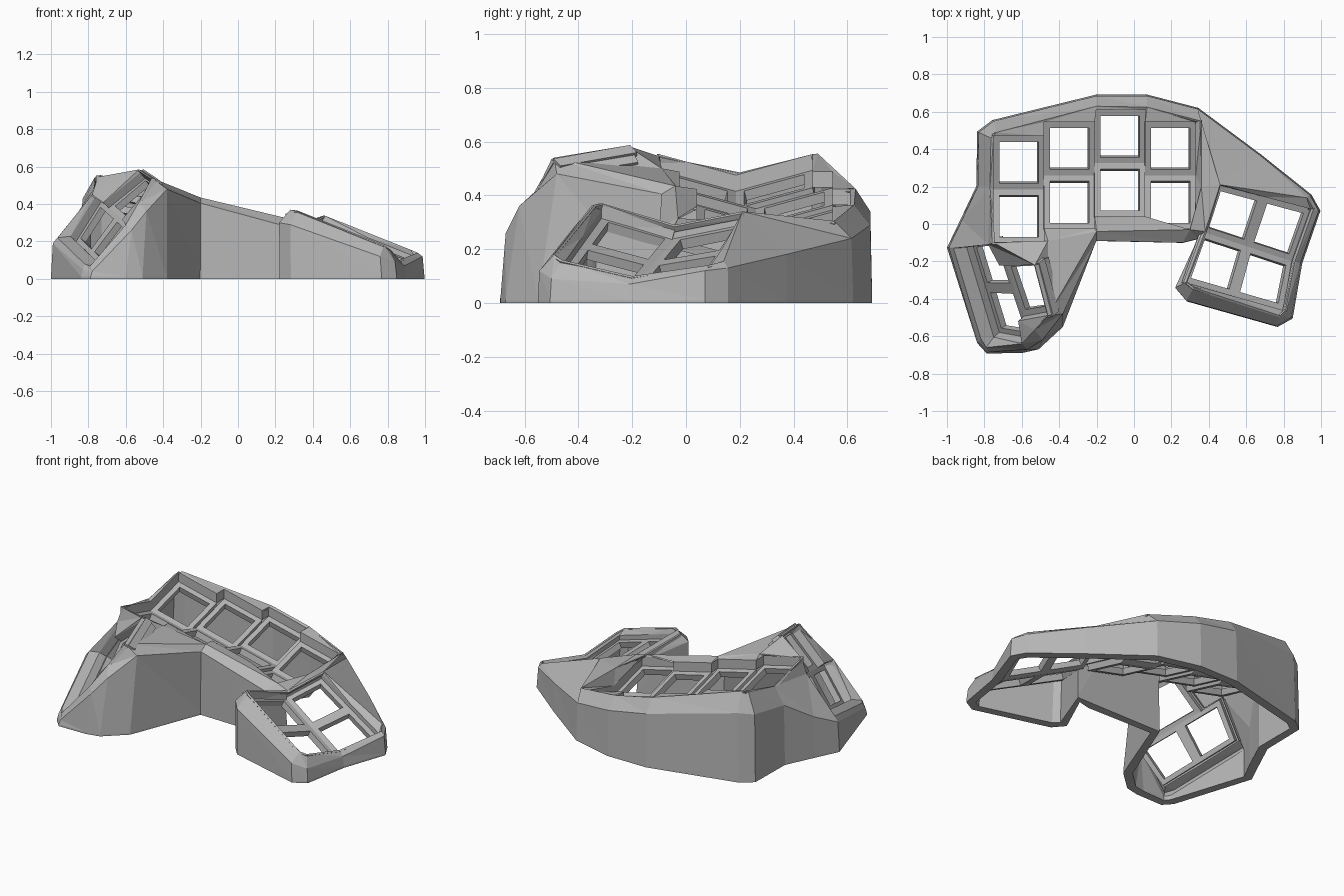
import bpy
import bmesh
from mathutils import Vector

cube = bpy.data.objects.get("Cube")
if cube:
    bpy.data.objects.remove(cube, do_unlink=True)

grey = bpy.data.materials.new("matte grey")
grey.use_nodes = True
grey.diffuse_color = (.47, .47, .47, 1)
grey.node_tree.nodes["Principled BSDF"].inputs["Base Color"].default_value = grey.diffuse_color

UP = Vector((0, 0, 1))
foot, shoulder, rim = {}, {}, {}


def station(name, outer, top, ground=None):
    """One upright section of the wall: foot, shoulder and rim."""
    shoulder[name], rim[name] = Vector(outer), Vector(top)
    base = ground or (outer[0] * 1.01, outer[1] * 1.01)
    foot[name] = Vector((base[0], base[1], 0))


def build(name, faces, thickness):
    """Make a flat shaded sheet of faces and thicken it inwards."""
    bm = bmesh.new()
    for points in faces:
        bm.faces.new([bm.verts.new(p) for p in points])
    bmesh.ops.remove_doubles(bm, verts=bm.verts, dist=.0005)
    mesh = bpy.data.meshes.new(name)
    bm.to_mesh(mesh)
    bm.free()
    mesh.materials.append(grey)
    obj = bpy.data.objects.new(name, mesh)
    bpy.context.collection.objects.link(obj)
    solid = obj.modifiers.new("thickness", 'SOLIDIFY')
    solid.thickness = thickness
    solid.offset = -1
    return obj


def facing(points, direction):
    """Order the points so that the face looks along a direction."""
    a, b, c = points[:3]
    normal = (b - a).cross(c - a)
    return list(points) if normal.dot(direction) > 0 else list(reversed(points))


def frame(corners, margin=.11):
    """Four faces around a square key hole."""
    a, b, c, d = corners
    near, far = margin, 1 - margin

    def at(u, v):
        return a.lerp(b, u).lerp(d.lerp(c, u), v)
    hole = [at(near, near), at(far, near), at(far, far), at(near, far)]
    return [facing([corners[i], corners[(i + 1) % 4], hole[(i + 1) % 4], hole[i]], UP)
            for i in range(4)]


def lip(upper, lower):
    """Triangles joining the rim loop to a lower outline."""
    middle = sum(lower, Vector()) / len(lower) + UP * .5
    faces, i, j = [], 0, 0
    while i < len(upper) or j < len(lower):
        a, b = upper[i % len(upper)], lower[j % len(lower)]
        next_a, next_b = upper[(i + 1) % len(upper)], lower[(j + 1) % len(lower)]
        if j == len(lower) or (i < len(upper) and (next_a - b).length < (next_b - a).length):
            tri, i = [a, next_a, b], i + 1
        else:
            tri, j = [a, next_b, b], j + 1
        faces.append(facing(tri, middle - sum(tri, Vector()) / 3))
    return faces


def plate(name, rim_loop, outline, cells, rise):
    """Key frames, the stepped wall around them and the lip up to the rim."""
    build(name + "_plate", [f for c in cells for f in frame(c)], .038)
    ring = zip(outline, outline[1:] + outline[:1])
    build(name + "_step_wall", [[a, b, b + rise, a + rise] for a, b in ring], .012)
    build(name + "_lip", lip(rim_loop, [p + rise for p in outline]), .012)


# Back wall
station("back_left", (-.83, .49, .43), (-.765, .46, .545))
station("back_corner", (-.75, .55, .44), (-.735, .49, .555))
station("back_mid", (-.2, .685, .34), (-.2, .63, .425))
station("back_mid_right", (.07, .685, .29), (.07, .625, .365))
station("back_right", (.34, .615, .24), (.36, .55, .305))
# Side cluster wall
station("side_inner", (.67, .37, .18), (.46, .21, .34))
station("side_turn", (.94, .155, .13), (.925, .14, .155))
station("side_back", (.987, .07, .12), (.96, .08, .14))
station("side_dip", (.89, -.21, .07), (.86, -.2, .1))
station("side_front", (.84, -.5, .09), (.81, -.46, .16))
station("side_corner", (.76, -.545, .12), (.78, -.49, .18))
station("side_near", (.28, -.41, .29), (.32, -.34, .365))
station("side_left", (.22, -.34, .3), (.28, -.31, .37))
station("side_valley", (.34, -.08, .25), (.38, -.04, .29))
# Front wall
station("front_right", (.26, -.1, .28), (.3, -.03, .315))
station("front_mid", (-.2, -.09, .405), (-.2, -.04, .435))
# Thumb cluster wall
station("thumb_high", (-.38, -.48, .48), (-.46, -.49, .54), (-.38, -.55))
station("thumb_side", (-.49, -.62, .36), (-.53, -.565, .41), (-.51, -.67))
station("thumb_step", (-.57, -.67, .26), (-.6, -.64, .29), (-.6, -.69))
station("thumb_front", (-.78, -.685, .04), (-.79, -.66, .07))
station("thumb_low", (-.83, -.63, .05), (-.82, -.61, .08))
station("thumb_back", (-.99, -.125, .19), (-.965, -.13, .22))
station("thumb_inner", (-.92, .02, .26), (-.78, -.11, .45))
station("left_dip", (-.835, .2, .38), (-.77, .2, .485))

# Rim points that are not on the outer wall
rim["thumb_peak"] = Vector((-.53, -.22, .585))
rim["front_left"] = Vector((-.75, -.1, .545))
rim["front_step"] = Vector((-.46, -.09, .5))
rim["right_dip"] = Vector((.36, .2, .3))

# Shell: outer wall strips plus the bridges between the three openings
names = list(foot)
shell = []
for here, there in zip(names, names[1:] + names[:1]):
    kerb = UP * .012
    a, b = [(foot[n], foot[n] + kerb, shoulder[n], rim[n]) for n in (here, there)]
    for k in range(3):
        shell.append([a[k], a[k + 1], b[k + 1]])
        shell.append([a[k], b[k + 1], b[k]])
for bridge in ("back_right side_inner right_dip",
               "side_inner side_valley right_dip",
               "side_valley front_right right_dip",
               "front_mid thumb_high front_step",
               "thumb_high thumb_peak front_step",
               "front_step thumb_peak front_left",
               "front_left thumb_peak thumb_inner",
               "left_dip front_left thumb_inner"):
    shell.append(facing([rim[n] for n in bridge.split()], UP))
case = build("case_shell", shell, .055)

# Thin the shell towards the rim so that it stays out of the openings
group = case.vertex_groups.new(name="wall")
for vert in case.data.vertices:
    at_rim = any((vert.co - p).length < .001 for p in rim.values())
    group.add([vert.index], .15 if at_rim else 1, 'REPLACE')
case.modifiers["thickness"].vertex_group = group.name


def loop(text):
    return [rim[n] for n in text.split()]


# Main plate: four staggered columns, each a shallow valley of two keys
PITCH, REACH = .27, .285
valleys = (.185, .26, .325, .26)


def valley_point(x, row, valley):
    return Vector((x, valley + row * REACH, .235 - .24 * x + .078 * abs(row)))


cells, back_edge, front_edge = [], [], []
for i, valley in enumerate(valleys):
    left = -.75 + i * PITCH
    right = left + PITCH
    for row in (-1, 0):
        cells.append([valley_point(left, row, valley), valley_point(right, row, valley),
                      valley_point(right, row + 1, valley), valley_point(left, row + 1, valley)])
    back_edge += [valley_point(x, 1, valley) for x in (left, right)]
    front_edge += [valley_point(x, -1, valley) for x in (left, right)]
outline = (back_edge + [valley_point(right, 0, valleys[-1])] + front_edge[::-1]
           + [valley_point(-.75, 0, valleys[0])])
plate("main", loop("back_left back_corner back_mid back_mid_right back_right right_dip "
                   "front_right front_mid front_step front_left left_dip"),
      outline, cells, UP * .06)

# Side plate: two by two keys
sink = Vector((-.015, 0, -.05))
left_line = [p + sink for p in loop("side_left side_valley side_inner")]
right_line = [p + sink for p in loop("side_front side_dip side_back")]
mid_line = [a.lerp(b, .5) for a, b in zip(left_line, right_line)]
cells = [[a[k], b[k], b[k + 1], a[k + 1]]
         for a, b in ((left_line, mid_line), (mid_line, right_line)) for k in (0, 1)]
outline = [left_line[2], mid_line[2], *right_line[::-1], mid_line[0], *left_line[:2]]
plate("side", loop("side_inner side_turn side_back side_dip side_front side_corner "
                   "side_near side_left side_valley"), outline, cells, UP * .03)

# Thumb plate: two lower keys and one above them
sink = Vector((.05, .03, -.035))
low_back, low_front, step, high, peak, inner = [
    p + sink for p in loop("thumb_back thumb_low thumb_step thumb_high thumb_peak thumb_inner")]
for corner in (low_back, low_front):
    corner += Vector((.05, 0, .015))
low_mid, top_mid = low_back.lerp(low_front, .5), inner.lerp(step, .5)
notch_back, notch_front = inner.lerp(step, .22), inner.lerp(step, .78)
cells = [[low_back, low_mid, top_mid, inner],
         [low_mid, low_front, step, top_mid],
         [notch_back, notch_front, high, peak]]
outline = [high, notch_front, step, low_front, low_mid, low_back, inner, notch_back, peak]
plate("thumb", loop("thumb_high thumb_side thumb_step thumb_front thumb_low thumb_back "
                    "thumb_inner thumb_peak"), outline, cells, Vector((-.03, -.025, .028)))
